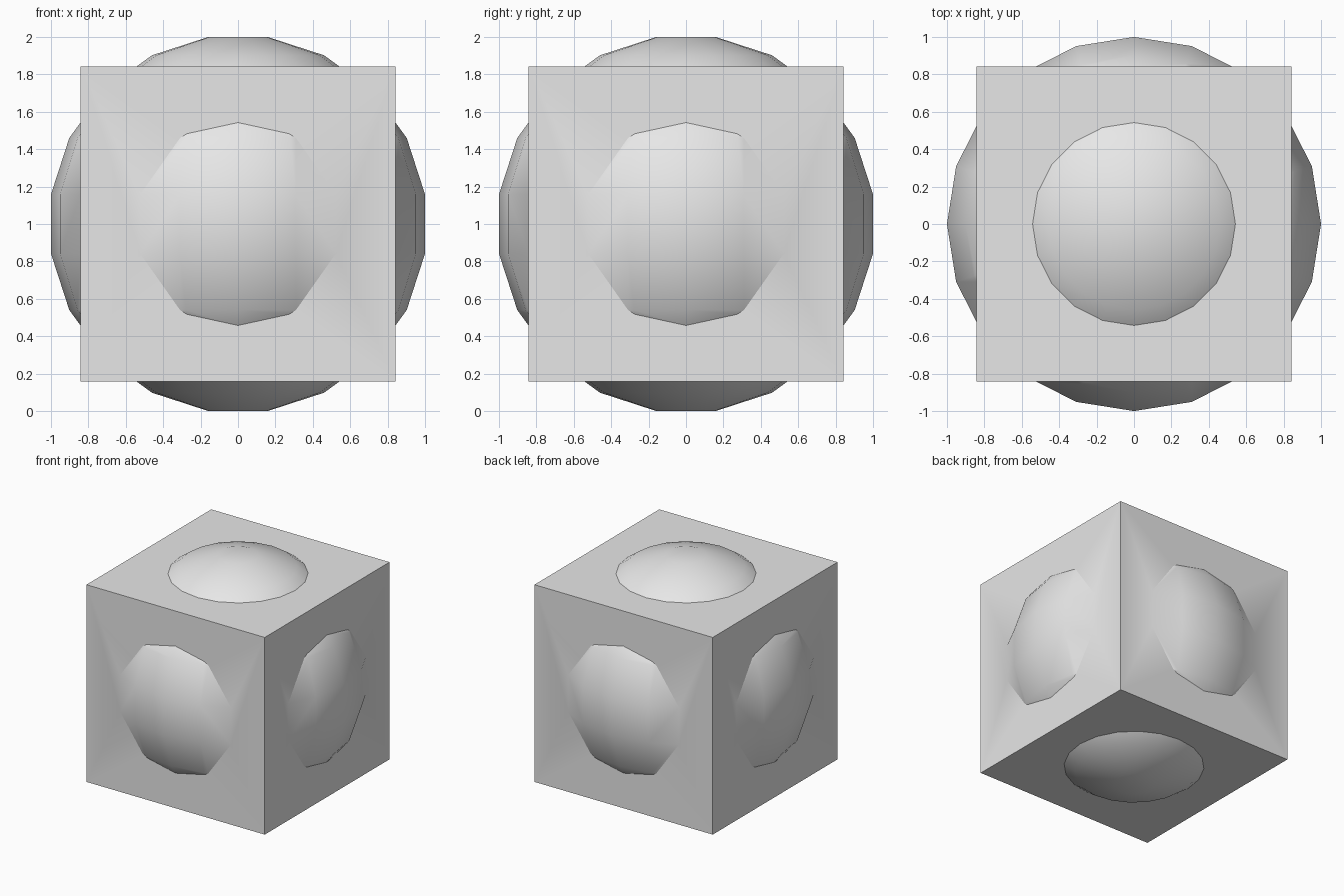
import bpy, bmesh, math

old = bpy.data.objects.get("Cube")
if old:
    bpy.data.objects.remove(old, do_unlink=True)

SIDES = 20
HALF = 0.842

grey = bpy.data.materials.new("plain grey")
grey.use_nodes = True
colour = (0.8, 0.8, 0.8, 1)
grey.diffuse_color = colour
grey.node_tree.nodes["Principled BSDF"].inputs["Base Color"].default_value = colour


def make_object(name, bm):
    bmesh.ops.recalc_face_normals(bm, faces=bm.faces)
    mesh = bpy.data.meshes.new(name)
    bm.to_mesh(mesh)
    bm.free()
    mesh.materials.append(grey)
    obj = bpy.data.objects.new(name, mesh)
    obj.location.z = 1
    bpy.context.collection.objects.link(obj)
    return obj


# Cube body
bm = bmesh.new()
bmesh.ops.create_cube(bm, size=2 * HALF)
block = make_object("block_with_domes", bm)

# Faceted ball with flat poles, whose domes rise from each cube side
bm = bmesh.new()
radius = 1 / math.cos(math.pi / SIDES)
rings = []
for i in range(SIDES // 2):
    polar = (2 * i + 1) * math.pi / SIDES
    r, z = radius * math.sin(polar), radius * math.cos(polar)
    rings.append([bm.verts.new((r * math.cos(a), r * math.sin(a), z))
                  for a in (math.tau * k / SIDES for k in range(SIDES))])
for upper, lower in zip(rings, rings[1:]):
    for k in range(SIDES):
        n = (k + 1) % SIDES
        bm.faces.new((upper[k], lower[k], lower[n], upper[n]))
bm.faces.new(rings[0])
bm.faces.new(rings[-1])
ball = make_object("ball_cutter", bm)
ball.hide_render = True

# Fuse both into one skin
union = block.modifiers.new("union", 'BOOLEAN')
union.operation = 'UNION'
union.solver = 'EXACT'
union.object = ball
bpy.context.view_layer.objects.active = block
block.select_set(True)
bpy.ops.object.modifier_apply(modifier=union.name)
bpy.data.objects.remove(ball, do_unlink=True)

bpy.ops.object.select_all(action='DESELECT')
block.select_set(True)
bpy.ops.object.shade_smooth_by_angle(angle=math.radians(30))
